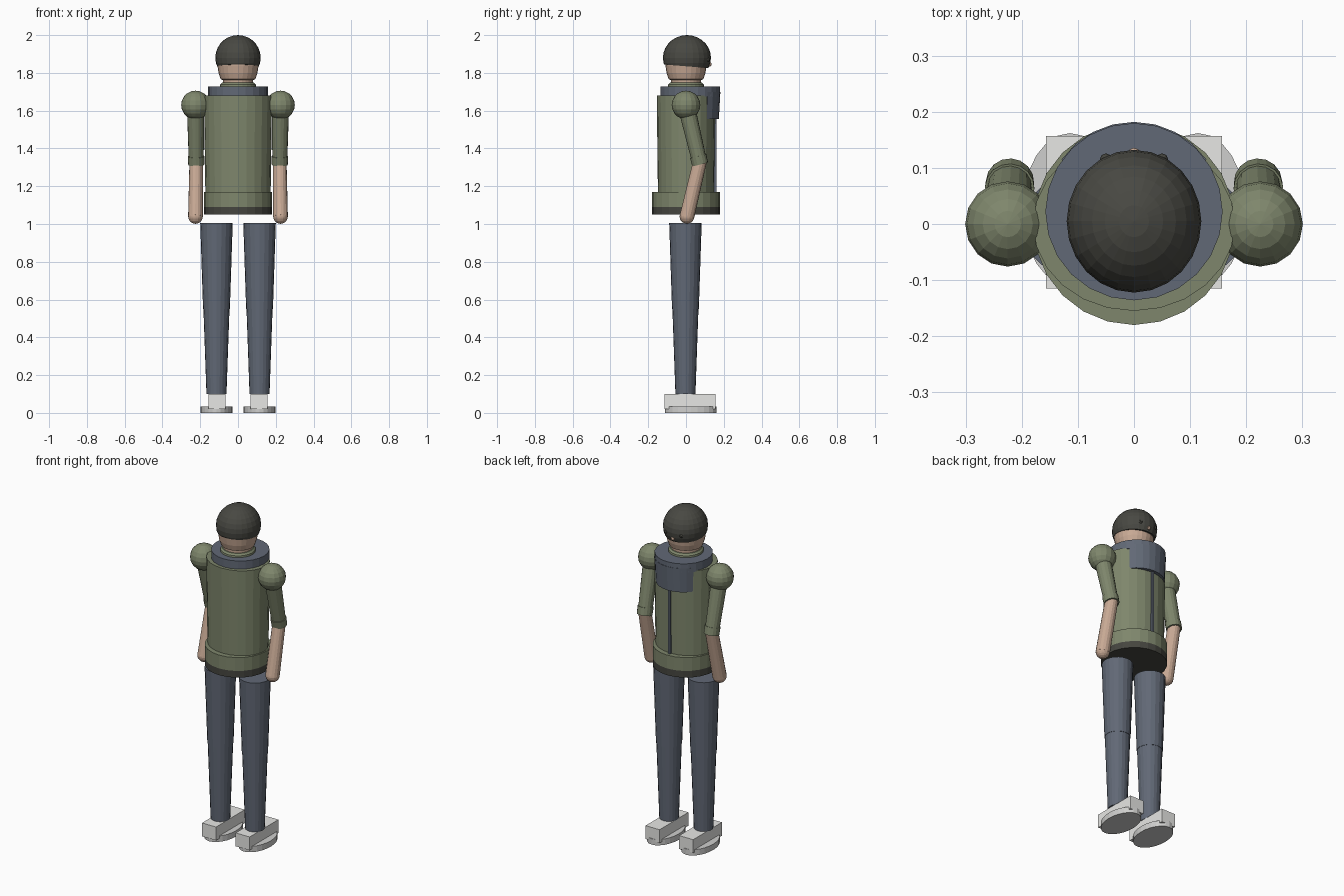
import bpy, bmesh, math
from mathutils import Vector, Matrix

cube = bpy.data.objects.get("Cube")
if cube:
    bpy.data.objects.remove(cube, do_unlink=True)


def material(name, rgb):
    m = bpy.data.materials.new(name)
    m.use_nodes = True
    m.diffuse_color = (*rgb, 1)
    m.node_tree.nodes["Principled BSDF"].inputs["Base Color"].default_value = (*rgb, 1)
    return m


OLIVE = material("olive cloth", (0.21, 0.24, 0.15))
HEM = material("dark hem", (0.06, 0.06, 0.05))
NAVY = material("slate blue cloth", (0.12, 0.14, 0.18))
SKIN = material("skin", (0.58, 0.40, 0.30))
HAIR = material("dark hair", (0.065, 0.065, 0.055))
WHITE = material("white shoe", (0.80, 0.80, 0.78))
SOLE = material("grey sole", (0.62, 0.62, 0.61))


def finish(name, bm, mat):
    bmesh.ops.recalc_face_normals(bm, faces=bm.faces)
    mesh = bpy.data.meshes.new(name)
    bm.to_mesh(mesh)
    bm.free()
    mesh.materials.append(mat)
    ob = bpy.data.objects.new(name, mesh)
    bpy.context.collection.objects.link(ob)
    return ob


def lathe(name, mat, profile, cy=0, sy=1, sides=24, cx=0):
    """Closed elliptical stack of (radius, z) rings."""
    bm = bmesh.new()
    rings = []
    for r, z in profile:
        angles = [2 * math.pi * i / sides for i in range(sides)]
        rings.append([bm.verts.new((cx + r * math.cos(a), cy + r * sy * math.sin(a), z))
                      for a in angles])
    for a, b in zip(rings, rings[1:]):
        for i in range(sides):
            j = (i + 1) % sides
            bm.faces.new((a[i], a[j], b[j], b[i]))
    bm.faces.new(rings[0])
    bm.faces.new(rings[-1])
    return finish(name, bm, mat)


def limb(name, mat, start, end, r1, r2, sides=16):
    """Tapered cylinder between two points."""
    a, b = Vector(start), Vector(end)
    d = b - a
    bm = bmesh.new()
    turn = d.to_track_quat('Z', 'Y').to_matrix().to_4x4()
    bmesh.ops.create_cone(bm, cap_ends=True, segments=sides, radius1=r1, radius2=r2,
                          depth=d.length, matrix=Matrix.Translation((a + b) / 2) @ turn)
    return finish(name, bm, mat)


def ball_mesh(center, r, scale=(1, 1, 1), u=16, v=10):
    bm = bmesh.new()
    bmesh.ops.create_uvsphere(bm, u_segments=u, v_segments=v, radius=r,
                              matrix=Matrix.Translation(center) @ Matrix.Diagonal((*scale, 1)))
    return bm


def box(name, mat, center, size):
    bm = bmesh.new()
    bmesh.ops.create_cube(bm, size=1, matrix=Matrix.Translation(center) @ Matrix.Diagonal((*size, 1)))
    return finish(name, bm, mat)


# Torso and waistband with a dark lower hem
lathe("torso", OLIVE, [(0.172, 1.10), (0.180, 1.68)], sy=0.86)
lathe("waistband", OLIVE, [(0.18, 1.09), (0.18, 1.17)])
lathe("hem", HEM, [(0.18, 1.05), (0.18, 1.09)])
box("zip_strip", NAVY, (0, 0.150, 1.365), (0.014, 0.022, 0.39))

# Collar, hanging hood flap and neck ring
lathe("collar", NAVY, [(0.158, 1.675), (0.158, 1.728)], cy=0.022, sy=1.0)
lathe("neck_ring", OLIVE, [(0.10, 1.70), (0.095, 1.738), (0.085, 1.748)])

bm = bmesh.new()
columns = []
for i in range(9):
    a = math.radians(-55 + 110 * i / 8)
    column = []
    for r, z in ((0.158, 1.70), (0.150, 1.555), (0.130, 1.555), (0.135, 1.70)):
        column.append(bm.verts.new((r * math.sin(a), 0.024 + r * math.cos(a), z)))
    columns.append(column)
for a, b in zip(columns, columns[1:]):
    for k in range(4):
        n = (k + 1) % 4
        bm.faces.new((a[k], a[n], b[n], b[k]))
bm.faces.new(columns[0])
bm.faces.new(columns[-1])
finish("hood_flap", bm, NAVY)

# Head: neck, jaw and skull in one turned shape
lathe("head", SKIN, [(0.078, 1.70), (0.080, 1.762), (0.092, 1.767), (0.103, 1.80),
                     (0.109, 1.84), (0.108, 1.88), (0.09, 1.94), (0.04, 1.975)])

# Hair cap, cut along a slightly tilted line
bm = ball_mesh((0, 0.005, 1.88), 0.12, (1, 1.06, 1), 24, 14)
cut = bmesh.ops.bisect_plane(bm, geom=bm.verts[:] + bm.edges[:] + bm.faces[:],
                             plane_co=(0, 0, 1.835), plane_no=(0, 0.08, 1), clear_inner=True)
rim = [e for e in cut["geom_cut"] if isinstance(e, bmesh.types.BMEdge)]
bmesh.ops.edgeloop_fill(bm, edges=rim)
finish("hair", bm, HAIR)
finish("nose", ball_mesh((0, 0.125, 1.845), 0.011, u=8, v=6), SKIN)

for side, s in (("left", 1), ("right", -1)):
    finish(side + "_eye", ball_mesh((s * 0.05, 0.115, 1.87), 0.011, u=8, v=6), HEM)

    # Arm: shoulder ball, sleeve, cuff, bare forearm and rounded hand
    shoulder = Vector((s * 0.225, 0, 1.63))
    elbow = Vector((s * 0.221, 0.075, 1.315))
    wrist = Vector((s * 0.225, 0.005, 1.04))
    finish(side + "_shoulder", ball_mesh(shoulder, 0.076), OLIVE)
    limb(side + "_sleeve", OLIVE, shoulder, elbow, 0.046, 0.039)
    limb(side + "_cuff", OLIVE, shoulder.lerp(elbow, 0.86), elbow, 0.044, 0.043)
    limb(side + "_forearm", SKIN, elbow + Vector((0, 0, 0.02)), wrist, 0.036, 0.039)
    finish(side + "_hand", ball_mesh(wrist, 0.039), SKIN)

    # Trouser leg in two tapered lengths
    x = s * 0.114
    limb(side + "_thigh", NAVY, (x, -0.003, 1.005), (x, -0.003, 0.55), 0.086, 0.071, 20)
    limb(side + "_shin", NAVY, (x, -0.003, 0.55), (x, -0.003, 0.10), 0.069, 0.053, 20)

    # Shoe: oval sole and block upper
    lathe(side + "_sole", SOLE, [(0.085, 0), (0.085, 0.035)], cy=0.026, sy=1.6, cx=x)
    box(side + "_shoe", WHITE, (s * 0.111, 0.021, 0.06), (0.092, 0.272, 0.08))
